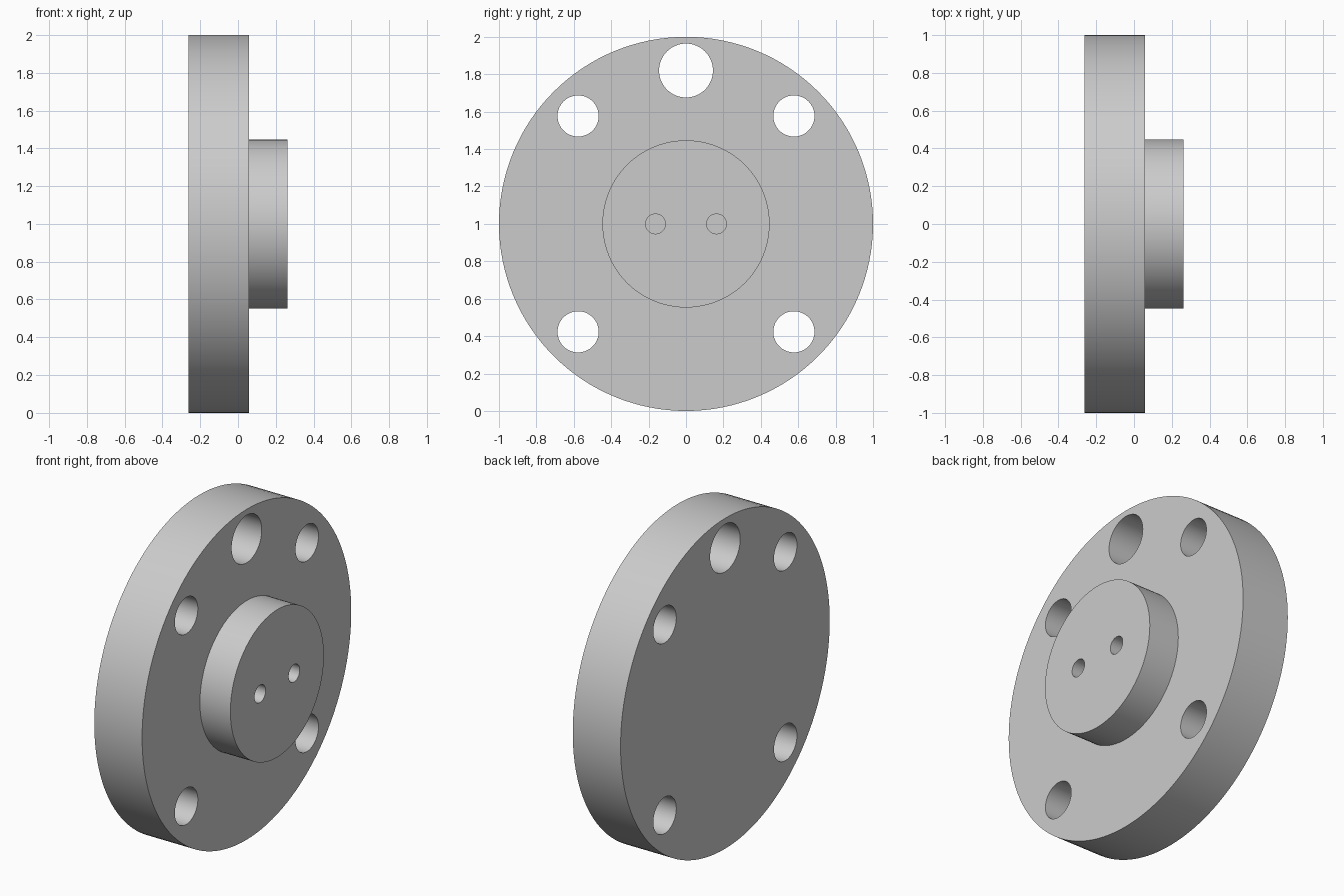
import bpy
import math

cube = bpy.data.objects.get("Cube")
if cube:
    bpy.data.objects.remove(cube, do_unlink=True)

steel = bpy.data.materials.new("grey_steel")
steel.use_nodes = True
grey = (0.6, 0.6, 0.6, 1)
steel.diffuse_color = grey
steel.node_tree.nodes["Principled BSDF"].inputs["Base Color"].default_value = grey

# Main dimensions along the x axis
BACK, STEP, FACE = -0.262, 0.058, 0.262
CENTRE = 1.0


def disc(name, radius, x0, x1, y=0, z=CENTRE, sides=64):
    """Cylinder lying along x, from x0 to x1."""
    bpy.ops.mesh.primitive_cylinder_add(
        vertices=sides, radius=radius, depth=x1 - x0,
        location=((x0 + x1) / 2, y, z), rotation=(0, math.pi / 2, 0))
    obj = bpy.context.object
    obj.name = name
    obj.data.materials.append(steel)
    return obj


def combine(target, tool, operation):
    """Apply a boolean and remove the tool object."""
    tool.hide_render = True
    mod = target.modifiers.new(operation.title(), "BOOLEAN")
    mod.operation = operation
    mod.solver = "EXACT"
    mod.object = tool
    bpy.context.view_layer.objects.active = target
    bpy.ops.object.modifier_apply(modifier=mod.name)
    bpy.data.objects.remove(tool, do_unlink=True)


# Round plate with a raised hub
flange = disc("flange", 1.0, BACK, STEP, sides=128)
combine(flange, disc("hub", 0.447, STEP - 0.1, FACE, sides=96), "UNION")

# Large hole at the top, through the plate
combine(flange, disc("top_hole", 0.144, BACK - 0.1, STEP + 0.1, z=1.82), "DIFFERENCE")

# Four bolt holes, through the plate
for y in (-0.577, 0.577):
    for dz in (-0.577, 0.577):
        hole = disc("bolt_hole", 0.11, BACK - 0.1, STEP + 0.1, y, CENTRE + dz)
        combine(flange, hole, "DIFFERENCE")

# Two blind pin holes in the hub face
for y in (-0.163, 0.163):
    combine(flange, disc("pin_hole", 0.053, FACE - 0.22, FACE + 0.1, y, sides=48), "DIFFERENCE")

# Smooth round walls, crisp rims
bpy.ops.object.select_all(action="DESELECT")
flange.select_set(True)
bpy.context.view_layer.objects.active = flange
bpy.ops.object.shade_smooth_by_angle(angle=math.radians(30))
